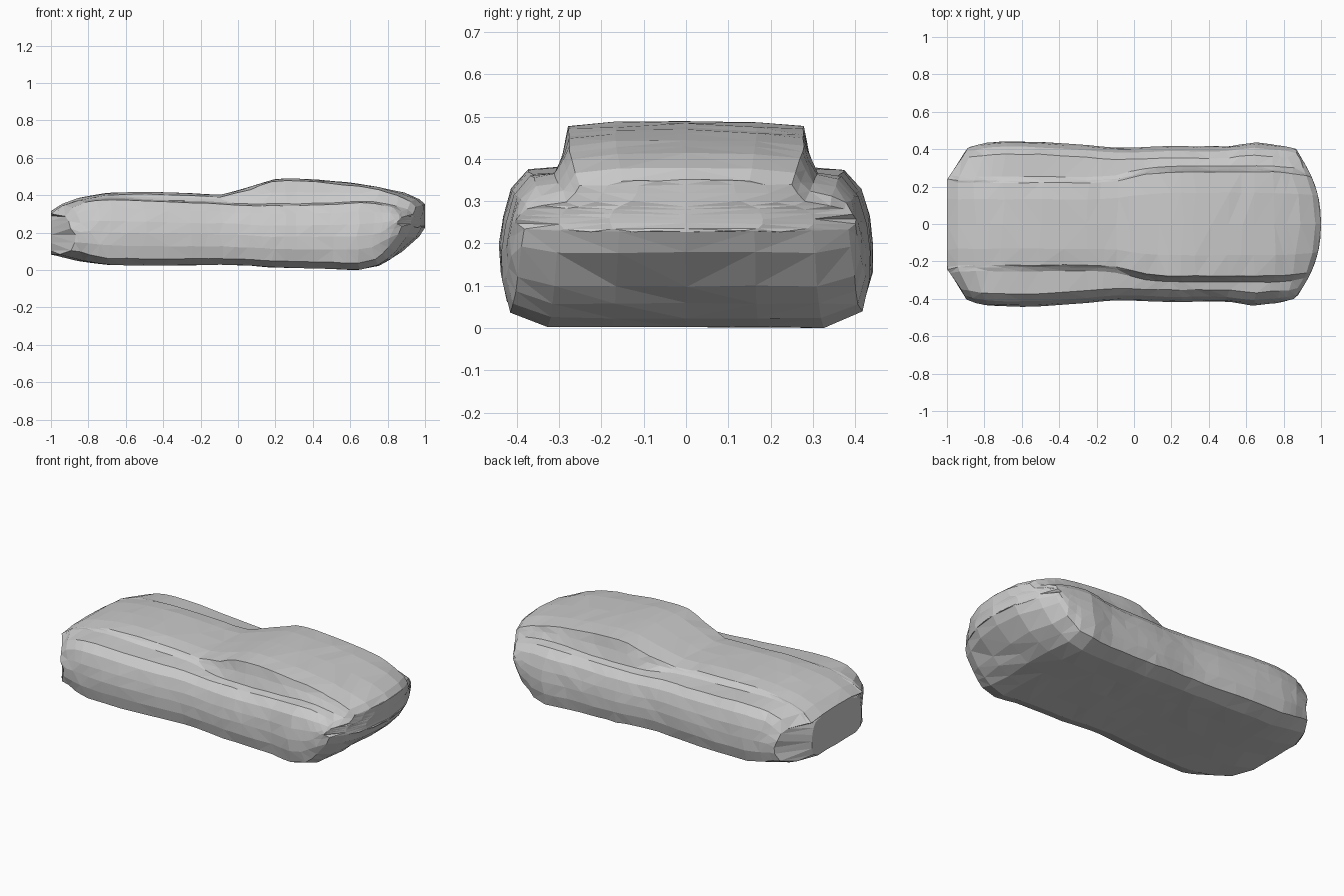
import bpy, bmesh, random

if "Cube" in bpy.data.objects:
    bpy.data.objects.remove(bpy.data.objects["Cube"])

random.seed(4)

# Stations nose to tail: x, corner bow, half width, floor z, shoulder z, roof edge y, top z
STATIONS = [
    (-1.00, 1.0, .41, .085, .29, .23, .315),
    (-0.94, .8, .42, .07, .335, .22, .355),
    (-0.85, .4, .432, .05, .365, .22, .387),
    (-0.70, .1, .44, .03, .375, .22, .412),
    (-0.50, 0, .437, .027, .37, .22, .42),
    (-0.25, 0, .42, .027, .36, .22, .412),
    (-0.09, 0, .406, .03, .355, .23, .405),
    (0.06, 0, .41, .025, .345, .265, .445),
    (0.19, 0, .415, .015, .345, .277, .486),
    (0.32, 0, .414, .013, .345, .278, .49),
    (0.50, 0, .415, .008, .35, .278, .477),
    (0.65, .03, .435, .003, .36, .278, .462),
    (0.75, .15, .425, .025, .355, .278, .445),
    (0.88, .5, .415, .10, .335, .27, .415),
    (0.97, .9, .405, .18, .315, .26, .38),
    (1.00, 1.0, .400, .23, .29, .25, .352),
]


def bow_x(x, bow, y):
    """Pull the corners of the nose and tail inward."""
    if x < 0:
        return x + bow * .12 * max(0, (abs(y) - .24) / .17)
    return x - bow * .14 * (abs(y) / .4) ** 2.2


def half_profile(w, zb, s, yt, zt):
    """Half cross-section from floor centre to roof centre."""
    h = s - zb
    low = [(0, 0), (.4, 0), (.75, 0), (.96, .1), (1, .3), (1.003, .5), (.985, .68), (.94, .87), (.85, 1)]
    pts = [(a * w, zb + b * h) for a, b in low]
    ye = yt + .032
    pts += [(ye, s + .01), (yt + .012, (s + zt) / 2), (yt, zt - .013), (yt * .6, zt - .002), (0, zt)]
    return pts


def densify(rows):
    """Insert one smooth in-between station per gap."""
    out = []
    for i in range(len(rows) - 1):
        a, b = rows[i], rows[i + 1]
        p, q = rows[max(i - 1, 0)], rows[min(i + 2, len(rows) - 1)]
        out.append(a)
        if b[0] - a[0] > .1:
            mid = [(m + n) / 2 + (m + n - o - r) * .05 for m, n, o, r in zip(a, b, p, q)]
            mid[0] = (a[0] + b[0]) / 2
            out.append(tuple(mid))
    return out + [rows[-1]]


bm = bmesh.new()


def add_ring(row, scale=1):
    x, bow, *rest = row
    half = half_profile(*rest)
    loop = half + [(-y, z) for y, z in half[-2:0:-1]]
    return [bm.verts.new((bow_x(x, bow, y * scale), y * scale, z)) for y, z in loop]


# Body shell, with the end faces closed by shrinking rings
rows = densify(STATIONS)
rings = [add_ring(rows[0], k) for k in (0, .57)]
rings += [add_ring(r) for r in rows]
rings += [add_ring(rows[-1], k) for k in (.75, .45, 0)]
n = len(rings[0])
for a, b in zip(rings, rings[1:]):
    for i in range(n):
        j = (i + 1) % n
        bm.faces.new((a[i], a[j], b[j], b[i]))
bmesh.ops.remove_doubles(bm, verts=bm.verts, dist=.0005)
bmesh.ops.dissolve_degenerate(bm, edges=bm.edges, dist=.0001)

# Slight unevenness and triangles for the faceted finish
for v in bm.verts:
    if abs(v.co.x) < .9:
        v.co.x += random.uniform(-.012, .012)
    v.co.y += random.uniform(-.002, .002)
    v.co.z = max(0, v.co.z + random.uniform(-.002, .002))
bmesh.ops.triangulate(bm, faces=bm.faces)
bmesh.ops.recalc_face_normals(bm, faces=bm.faces)
zmin = min(v.co.z for v in bm.verts)
for v in bm.verts:
    v.co.z -= zmin

mesh = bpy.data.meshes.new("car_body")
bm.to_mesh(mesh)
bm.free()
body = bpy.data.objects.new("car_body", mesh)
bpy.context.collection.objects.link(body)
